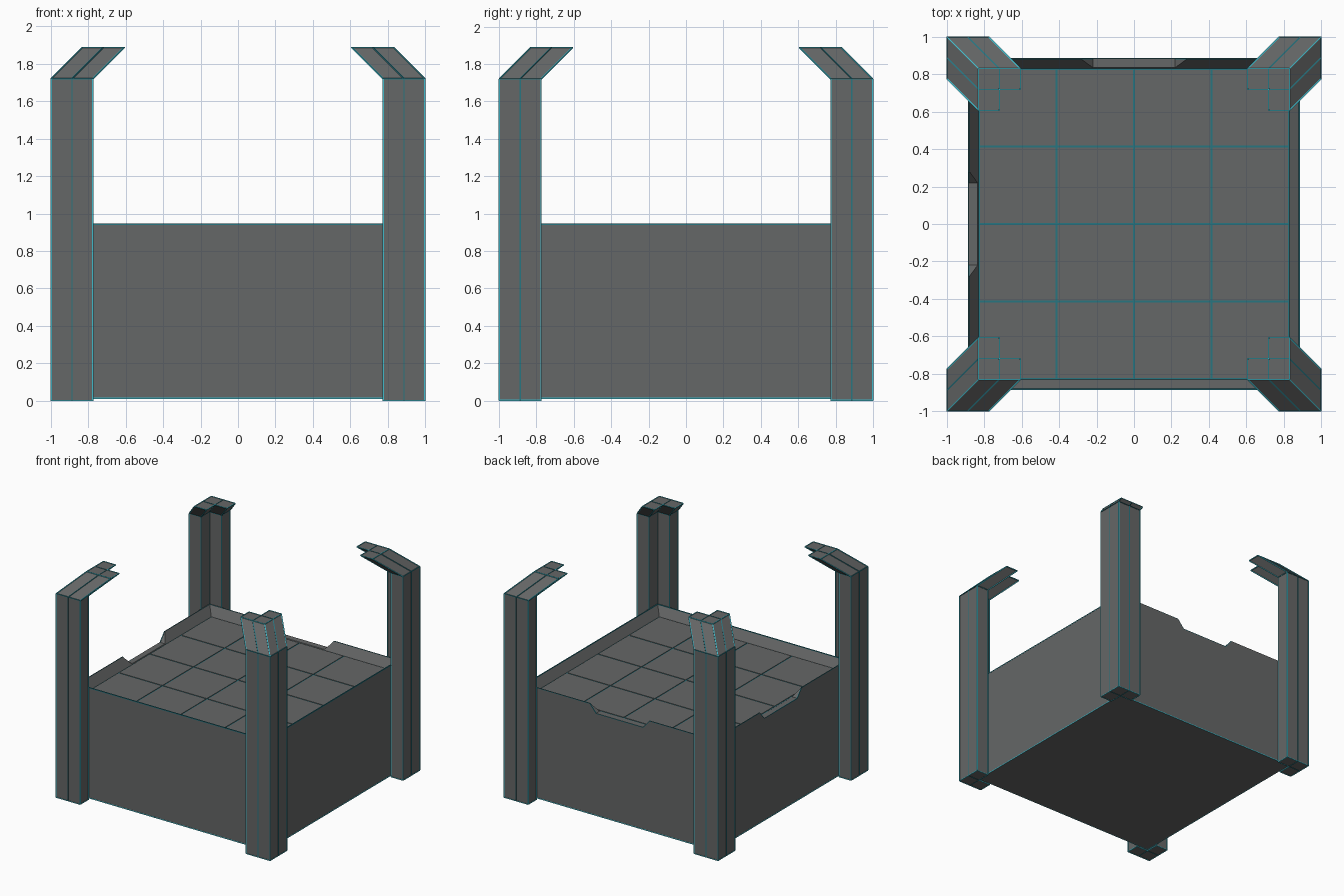
import bpy, bmesh
from mathutils import Vector

if "Cube" in bpy.data.objects:
    bpy.data.objects.remove(bpy.data.objects["Cube"])

RIM, FLOOR = 0.945, 0.875
OUTER, INNER = 0.885, 0.828


def material(name, color):
    m = bpy.data.materials.new(name)
    m.diffuse_color = (*color, 1)
    m.use_nodes = True
    m.node_tree.nodes["Principled BSDF"].inputs["Base Color"].default_value = m.diffuse_color
    return m


DARK = material("dark_grey", (0.13, 0.135, 0.135))
CYAN = material("cyan_trim", (0.05, 0.5, 0.6))
TEAL = material("teal_seam", (0.02, 0.18, 0.22))


def finish(name, bm, mat=DARK):
    bmesh.ops.recalc_face_normals(bm, faces=bm.faces)
    me = bpy.data.meshes.new(name)
    bm.to_mesh(me)
    bm.free()
    me.materials.append(mat)
    ob = bpy.data.objects.new(name, me)
    bpy.context.collection.objects.link(ob)
    return ob


def loft(bm, rings):
    """Skin a closed solid through rings of equal point count."""
    loops = [[bm.verts.new(p) for p in r] for r in rings]
    n = len(loops[0])
    for a, b in zip(loops, loops[1:]):
        for i in range(n):
            j = (i + 1) % n
            bm.faces.new((a[i], a[j], b[j], b[i]))
    bm.faces.new(loops[0][::-1])
    bm.faces.new(loops[-1])


def square(h, z, cx=0, cy=0):
    return [(cx + sx * h, cy + sy * h, z)
            for sx, sy in ((-1, -1), (1, -1), (1, 1), (-1, 1))]


def trim(bm, points, closed=False, w=0.004):
    """Thin square bars along a polyline."""
    pts = [Vector(p) for p in points]
    for p, q in zip(pts, pts[1:] + (pts[:1] if closed else [])):
        d = (q - p).normalized()
        up = Vector((1, 0, 0)) if abs(d.z) > 0.9 else Vector((0, 0, 1))
        a = d.cross(up).normalized() * w
        b = d.cross(a).normalized() * w
        loft(bm, [[c + a + b, c + a - b, c - a - b, c - a + b] for c in (p, q)])


# Base block with a shallow basin and sloped rim
bm = bmesh.new()
loft(bm, [square(OUTER, 0.01), square(OUTER, RIM),
          square(OUTER - 0.004, RIM), square(INNER, FLOOR - 0.012)])
base = finish("base_block", bm)

# Trapezoid notches in the back and left rims
for side in ("back", "left"):
    bm = bmesh.new()
    prof = [(-0.22, FLOOR), (0.22, FLOOR), (0.31, RIM + 0.03), (-0.31, RIM + 0.03)]
    loft(bm, [[(x, d, z) if side == "back" else (-d, x, z) for x, z in prof]
              for d in (0.78, 1.0)])
    cutter = finish("notch_cutter_" + side, bm)
    cutter.hide_render = True
    cutter.hide_viewport = True
    cut = base.modifiers.new("notch_" + side, "BOOLEAN")
    cut.operation = "DIFFERENCE"
    cut.solver = "EXACT"
    cut.object = cutter

# Floor tiles, four by four
bm = bmesh.new()
step = INNER / 2
for i in range(4):
    for j in range(4):
        cx, cy = (i - 1.5) * step, (j - 1.5) * step
        h = step / 2 - 0.006
        loft(bm, [square(h, FLOOR - 0.02, cx, cy), square(h, FLOOR, cx, cy)])
finish("floor_tiles", bm)

# Teal sheet showing in the tile joints
bm = bmesh.new()
loft(bm, [square(INNER + 0.002, FLOOR - 0.02), square(INNER + 0.002, FLOOR - 0.004)])
finish("tile_joints", bm, TEAL)

# Trim around the bottom and the rim, stepping down through the notches
e = OUTER - 0.003
bm = bmesh.new()
trim(bm, square(e, 0.014), True)
finish("base_trim", bm, CYAN)
bm = bmesh.new()
trim(bm, [(-e, -e, RIM - 0.003), (e, -e, RIM - 0.003), (e, e, RIM - 0.003)])
path = [(-e, RIM), (-0.28, RIM), (-0.22, FLOOR), (0.22, FLOOR), (0.28, RIM), (e, RIM)]
trim(bm, [(t, e, z - 0.003) for t, z in path], w=0.003)
trim(bm, [(-e, t, z - 0.003) for t, z in path], w=0.003)
finish("rim_trim", bm, TEAL)

# Corner posts: L-shaped section, top sheared inward, with edge trims
A, M, B = 0.998, 0.887, 0.775
L = [(A, A), (M, A), (B, A), (B, M), (M, M), (M, B), (A, B), (A, M)]
LEVELS = ((0.002, 0), (1.72, 0), (1.888, 0.168))
for fb, sy in (("front", -1), ("back", 1)):
    for lr, sx in (("left", -1), ("right", 1)):
        name = f"{fb}_{lr}_post"
        bm = bmesh.new()
        rings = [[(sx * (x - s), sy * (y - s), z) for x, y in L] for z, s in LEVELS]
        loft(bm, rings)
        finish(name, bm)
        edges, seams = bmesh.new(), bmesh.new()
        for k, r in enumerate(rings):
            trim(edges if k != 1 else seams, r, True, 0.003)
            if k != 1:  # cell divisions on the two ends
                trim(seams, [r[1], r[4], r[7]], w=0.003)
        for i in range(8):
            trim(seams if i in (1, 4, 7) else edges, [r[i] for r in rings], w=0.0035)
        finish(name + "_trim", edges, CYAN)
        finish(name + "_seams", seams, TEAL)
